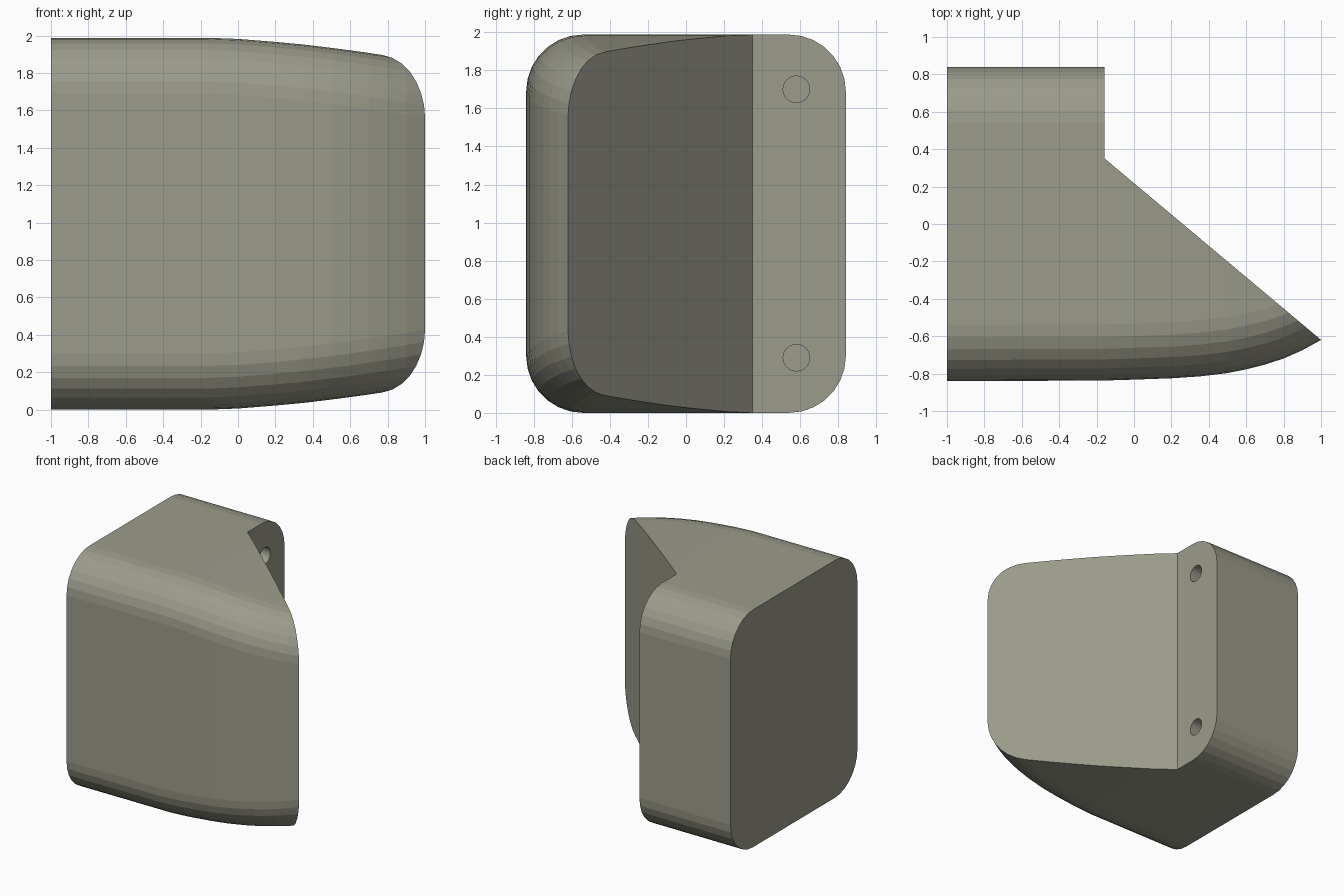
import bpy, bmesh
from math import sin, cos, pi
from mathutils import Matrix

if "Cube" in bpy.data.objects:
    bpy.data.objects.remove(bpy.data.objects["Cube"])

MID_Z, HALF_Z, BACK_Y, RADIUS, STEPS = 0.994, 0.994, 0.84, 0.30, 7
STEP_X = -0.157

# x, front y, top/bottom inset of each cross-section
SECTIONS = [(-1, -0.84, 0), (-0.16, -0.837, 0), (0.0, -0.832, 0.006),
            (0.2, -0.825, 0.022), (0.35, -0.815, 0.036), (0.5, -0.797, 0.054),
            (0.6, -0.777, 0.067), (0.7, -0.752, 0.081), (0.8, -0.719, 0.096),
            (0.9, -0.675, 0.112), (1.0, -0.62, 0.13), (1.05, -0.588, 0.139)]


def new_object(name, bm):
    bmesh.ops.recalc_face_normals(bm, faces=bm.faces)
    mesh = bpy.data.meshes.new(name)
    bm.to_mesh(mesh)
    bm.free()
    obj = bpy.data.objects.new(name, mesh)
    bpy.context.collection.objects.link(obj)
    return obj


def rounded_section(x, front, inset):
    h = HALF_Z - inset
    pts = []
    corners = [(BACK_Y - RADIUS, h - RADIUS, 0), (front + RADIUS, h - RADIUS, 1),
               (front + RADIUS, -h + RADIUS, 2), (BACK_Y - RADIUS, -h + RADIUS, 3)]
    for cy, cz, quarter in corners:
        for i in range(STEPS + 1):
            a = (quarter + i / STEPS) * pi / 2
            pts.append((x, cy + RADIUS * cos(a), MID_Z + cz + RADIUS * sin(a)))
    return pts


def cut(target, cutter):
    cutter.hide_render = True
    mod = target.modifiers.new("cut", 'BOOLEAN')
    mod.operation, mod.solver, mod.object = 'DIFFERENCE', 'EXACT', cutter
    bpy.context.view_layer.objects.active = target
    bpy.ops.object.modifier_apply(modifier=mod.name)
    bpy.data.objects.remove(cutter, do_unlink=True)


# Body lofted along x
bm = bmesh.new()
rings = [[bm.verts.new(p) for p in rounded_section(*s)] for s in SECTIONS]
n = len(rings[0])
for a, b in zip(rings, rings[1:]):
    for i in range(n):
        j = (i + 1) % n
        bm.faces.new((a[i], a[j], b[j], b[i]))
bm.faces.new(rings[0])
bm.faces.new(rings[-1])
body = new_object("curved_end_cap", bm)

# Step and diagonal rear face
bm = bmesh.new()
outline = [(STEP_X, 1.2), (STEP_X, 0.35), (1.3, -0.871), (1.3, 1.2)]
face = bm.faces.new([bm.verts.new((x, y, -0.5)) for x, y in outline])
ext = bmesh.ops.extrude_face_region(bm, geom=[face])
bmesh.ops.translate(bm, vec=(0, 0, 3),
                    verts=[v for v in ext["geom"] if isinstance(v, bmesh.types.BMVert)])
cut(body, new_object("diagonal_cutter", bm))

# Screw holes in the step face
for z in (0.29, 1.70):
    bm = bmesh.new()
    bmesh.ops.create_cone(bm, cap_ends=True, segments=24, radius1=0.07, radius2=0.07, depth=0.8,
                          matrix=Matrix.Translation((STEP_X, 0.58, z)) @ Matrix.Rotation(pi / 2, 4, 'Y'))
    cut(body, new_object("hole_cutter", bm))

# Olive grey plastic
mat = bpy.data.materials.new("olive_grey")
mat.diffuse_color = (0.33, 0.33, 0.26, 1)
mat.use_nodes = True
mat.node_tree.nodes["Principled BSDF"].inputs["Base Color"].default_value = mat.diffuse_color
body.data.materials.clear()
body.data.materials.append(mat)
